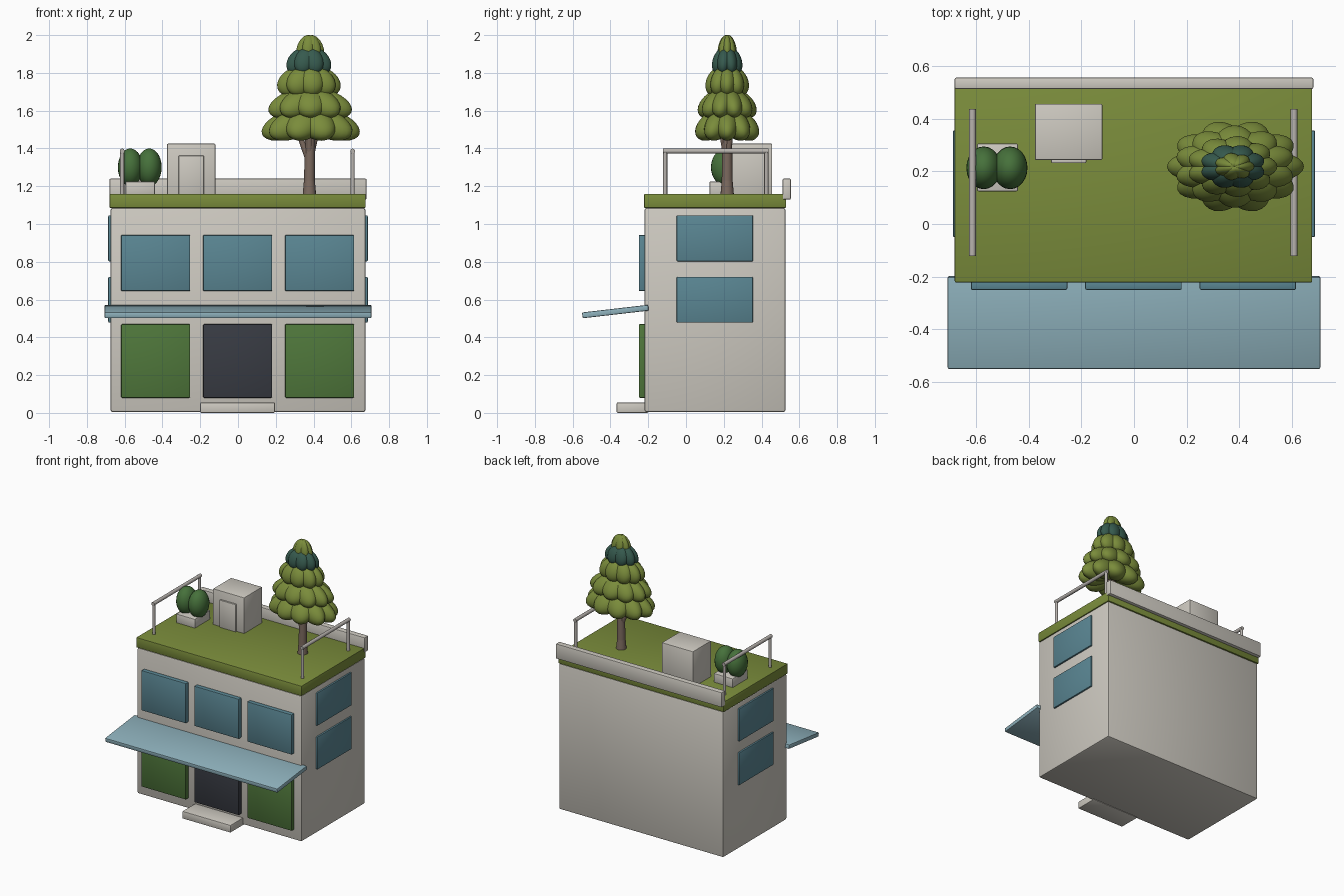
import bpy, bmesh, math
from mathutils import Matrix, Vector

old = bpy.data.objects.get("Cube")
if old:
    bpy.data.objects.remove(old, do_unlink=True)


def material(name, r, g, b):
    """Flat material from 0-255 display values, stored linear."""
    col = [((c / 255 + 0.055) / 1.055) ** 2.4 for c in (r, g, b)] + [1]
    m = bpy.data.materials.new(name)
    m.use_nodes = True
    m.diffuse_color = col
    m.node_tree.nodes["Principled BSDF"].inputs["Base Color"].default_value = col
    return m


WALL = material("warm grey wall", 206, 202, 193)
GRASS = material("olive green", 122, 140, 59)
GLASS = material("blue glass", 90, 134, 147)
AWNING = material("pale blue awning", 142, 177, 188)
PANEL = material("green panel", 79, 119, 59)
DOOR = material("dark door", 56, 59, 67)
BUSH = material("bush green", 70, 113, 59)
DARK = material("dark leaf green", 54, 90, 78)
BARK = material("brown bark", 124, 106, 95)
RAIL = material("rail grey", 184, 179, 174)


def finish(name, bm, mat, smooth=True):
    bmesh.ops.recalc_face_normals(bm, faces=bm.faces)
    me = bpy.data.meshes.new(name)
    bm.to_mesh(me)
    bm.free()
    me.materials.append(mat)
    ob = bpy.data.objects.new(name, me)
    bpy.context.collection.objects.link(ob)
    if smooth:
        bpy.ops.object.select_all(action="DESELECT")
        ob.select_set(True)
        bpy.context.view_layer.objects.active = ob
        bpy.ops.object.shade_smooth_by_angle(angle=math.radians(40))
    return ob


def box(name, xs, ys, zs, mat, bevel=0.006, tilt=0):
    """Bevelled box from its x, y and z ranges."""
    mid = Vector([(a + b) / 2 for a, b in (xs, ys, zs)])
    size = [b - a for a, b in (xs, ys, zs)]
    bm = bmesh.new()
    bmesh.ops.create_cube(bm, size=1, matrix=Matrix.Diagonal((*size, 1)))
    bmesh.ops.bevel(bm, geom=bm.edges[:], offset=bevel, segments=2,
                    profile=0.5, affect="EDGES")
    bm.transform(Matrix.Translation(mid) @ Matrix.Rotation(tilt, 4, "X"))
    return finish(name, bm, mat)


def rod(bm, a, b, r1, r2):
    """Tapered round rod from a to b."""
    a, b = Vector(a), Vector(b)
    turn = (b - a).to_track_quat("Z", "Y").to_matrix().to_4x4()
    bmesh.ops.create_cone(bm, cap_ends=True, segments=16, radius1=r1, radius2=r2,
                          depth=(b - a).length,
                          matrix=Matrix.Translation((a + b) / 2) @ turn)


def ball(bm, matrix):
    bmesh.ops.create_uvsphere(bm, u_segments=24, v_segments=14, radius=1, matrix=matrix)


# Main block, grass roof, back parapet and front step
box("building_body", (-0.675, 0.675), (-0.22, 0.527), (0.004, 1.085), WALL, 0.012)
box("grass_roof", (-0.68, 0.676), (-0.222, 0.53), (1.085, 1.16), GRASS, 0.005)
box("back_parapet", (-0.68, 0.68), (0.512, 0.555), (1.13, 1.24), WALL, 0.005)
box("front_step", (-0.2, 0.195), (-0.367, -0.2), (0, 0.055), WALL, 0.005)
box("awning", (-0.707, 0.707), (-0.55, -0.198), (0.521, 0.552), AWNING, 0.006, 0.115)

# Front windows above, panels and door below
for x, side, mat in ((-0.436, "right", PANEL), (-0.002, "middle", DOOR),
                     (0.432, "left", PANEL)):
    xs = (x - 0.183, x + 0.183)
    box("upper_window_" + side, xs, (-0.25, -0.21), (0.645, 0.942), GLASS)
    lower = "front_door" if mat == DOOR else "lower_panel_" + side
    box(lower, xs, (-0.25, -0.21), (0.08, 0.47), mat)

# Side windows
for side, s in (("left", 1), ("right", -1)):
    xs = sorted((s * 0.65, s * 0.687))
    for level, zs in (("upper", (0.802, 1.046)), ("lower", (0.478, 0.72))):
        box(f"side_window_{level}_{side}", xs, (-0.05, 0.355), zs, GLASS)

# Roof hut with a door plate
box("roof_hut", (-0.376, -0.12), (0.243, 0.456), (1.15, 1.425), WALL, 0.005)
box("roof_hut_door", (-0.314, -0.181), (0.231, 0.25), (1.15, 1.362), WALL, 0.004)

# Planter with two bushes
box("planter", (-0.596, -0.44), (0.124, 0.305), (1.15, 1.225), WALL, 0.006)
bm = bmesh.new()
for x in (-0.57, -0.47):
    ball(bm, Matrix.Translation((x, 0.213, 1.3)) @ Matrix.Diagonal((0.066, 0.081, 0.1, 1)))
finish("bushes", bm, BUSH)

# Side railings
for side, x in (("left", 0.607), ("right", -0.613)):
    bm = bmesh.new()
    front, back, top, r = -0.11, 0.425, 1.386, 0.011
    rod(bm, (x, front - r, top), (x, back + r, top), r + 0.002, r + 0.002)
    for y in (front, back):
        rod(bm, (x, y, 1.15), (x, y, top), r, r)
    finish("railing_" + side, bm, RAIL)

# Tree trunk with forked branches
bm = bmesh.new()
rod(bm, (0.378, 0.218, 1.15), (0.378, 0.218, 1.24), 0.036, 0.028)
rod(bm, (0.378, 0.218, 1.23), (0.382, 0.218, 1.5), 0.029, 0.025)
for dx, dy in ((-0.06, 0), (0.04, 0.02), (0, -0.03)):
    rod(bm, (0.378, 0.218, 1.33), (0.378 + dx, 0.218 + dy, 1.49), 0.018, 0.013)
finish("tree_trunk", bm, BARK)

# Foliage tiers: centre x, mid height, reach, lobe length, width, thickness, droop, lobes
tiers = (
    ("first", 0.385, 1.53, 0.26, 0.16, 0.092, 0.075, 0.35, 10, GRASS),
    ("second", 0.382, 1.64, 0.23, 0.14, 0.085, 0.068, 0.35, 10, GRASS),
    ("third", 0.372, 1.755, 0.172, 0.1, 0.07, 0.07, 0.5, 9, GRASS),
    ("dark", 0.375, 1.864, 0.125, 0.08, 0.055, 0.055, 0.8, 8, DARK),
    ("top", 0.38, 1.94, 0.076, 0.065, 0.034, 0.035, 1.1, 7, GRASS),
)
for i, (name, cx, z, reach, a, w, b, droop, n, mat) in enumerate(tiers):
    bm = bmesh.new()
    place = Matrix.Translation((cx, 0.218, z)) @ Matrix.Diagonal((1, 0.68, 1, 1))
    out = reach - math.hypot(a * math.cos(droop), b * math.sin(droop))
    for k in range(n):
        turn = Matrix.Rotation(math.tau * (k + 0.5 * (i % 2)) / n, 4, "Z")
        ball(bm, place @ turn @ Matrix.Translation((out, 0, 0))
             @ Matrix.Rotation(droop, 4, "Y") @ Matrix.Diagonal((a, w, b, 1)))
    finish(f"foliage_{name}", bm, mat)
